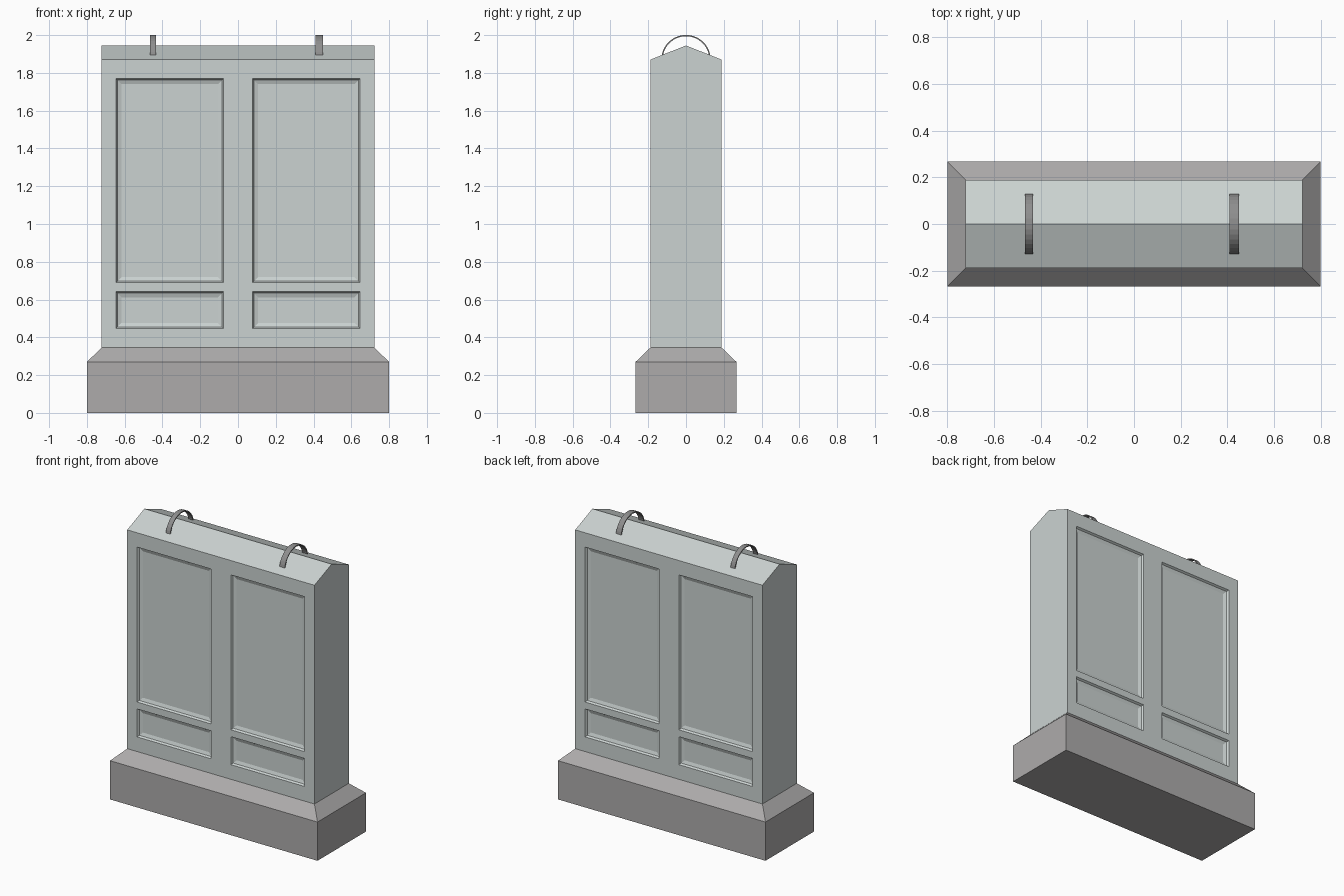
import bpy, bmesh, math

if "Cube" in bpy.data.objects:
    bpy.data.objects.remove(bpy.data.objects["Cube"])

def material(name, rgb):
    m = bpy.data.materials.new(name)
    m.diffuse_color = (*rgb, 1)
    m.use_nodes = True
    m.node_tree.nodes["Principled BSDF"].inputs["Base Color"].default_value = m.diffuse_color
    return m

def finish(bm, name, mat):
    bmesh.ops.recalc_face_normals(bm, faces=bm.faces)
    me = bpy.data.meshes.new(name)
    bm.to_mesh(me)
    bm.free()
    ob = bpy.data.objects.new(name, me)
    bpy.context.collection.objects.link(ob)
    me.materials.append(mat)
    return ob

panel_mat = material("panel_grey_green", (0.60, 0.65, 0.64))
base_mat = material("base_grey", (0.42, 0.41, 0.41))
metal_mat = material("dark_metal", (0.27, 0.27, 0.27))

# Plinth: rectangular rings joined, chamfered at the top
bm = bmesh.new()
rings = [[bm.verts.new((sx * hx, sy * hy, z)) for sx, sy in ((-1, -1), (1, -1), (1, 1), (-1, 1))]
         for hx, hy, z in ((.8, .267, 0), (.8, .267, .27), (.722, .189, .345))]
for a, b in zip(rings, rings[1:]):
    for i in range(4):
        j = (i + 1) % 4
        bm.faces.new((a[i], a[j], b[j], b[i]))
bm.faces.new(rings[0])
bm.faces.new(rings[-1])
finish(bm, "plinth", base_mat)

# Slab with gabled top: front and back are grids so the panels can be inset
xs = [-.722, -.646, -.077, .077, .646, .722]
zs = [.345, .447, .642, .69, 1.77, 1.87]
bm = bmesh.new()
sides, panels = [], []
for y in (-.189, .189):
    g = [[bm.verts.new((x, y, z)) for z in zs] for x in xs]
    for i in range(5):
        for k in range(5):
            f = bm.faces.new((g[i][k], g[i + 1][k], g[i + 1][k + 1], g[i][k + 1]))
            if i in (1, 3) and k in (1, 3):
                panels.append(f)
    sides.append(g)
front, back = sides
ridge = [bm.verts.new((x, 0, 1.945)) for x in (xs[0], xs[-1])]
for end, r in ((0, ridge[0]), (-1, ridge[1])):
    bm.faces.new(front[end] + [r] + back[end][::-1])
for g in sides:
    bm.faces.new([c[-1] for c in g] + [ridge[1], ridge[0]])
bm.faces.new([c[0] for c in front] + [c[0] for c in back][::-1])
bmesh.ops.recalc_face_normals(bm, faces=bm.faces)
# Recessed panels with a concave moulded edge
for width, depth in ((.008, -.014), (.022, -.008)):
    bmesh.ops.inset_individual(bm, faces=panels, thickness=width, depth=depth, use_even_offset=True)
finish(bm, "panelled_slab", panel_mat)

# Arched strap handles straddling the ridge
def handle(name, x, half):
    bm = bmesh.new()
    n, start = 16, math.radians(8)
    loops = []
    for i in range(n + 1):
        a = start + (math.pi - 2 * start) * i / n
        loops.append([bm.verts.new((x + dx, r * math.cos(a), 1.87 + r * math.sin(a)))
                      for dx, r in ((-half, .131), (half, .131), (half, .124), (-half, .124))])
    for a, b in zip(loops, loops[1:]):
        for i in range(4):
            j = (i + 1) % 4
            bm.faces.new((a[i], a[j], b[j], b[i]))
    bm.faces.new(loops[0])
    bm.faces.new(loops[-1])
    finish(bm, name, metal_mat)

handle("left_handle", -.45, .017)
handle("right_handle", .43, .02)
